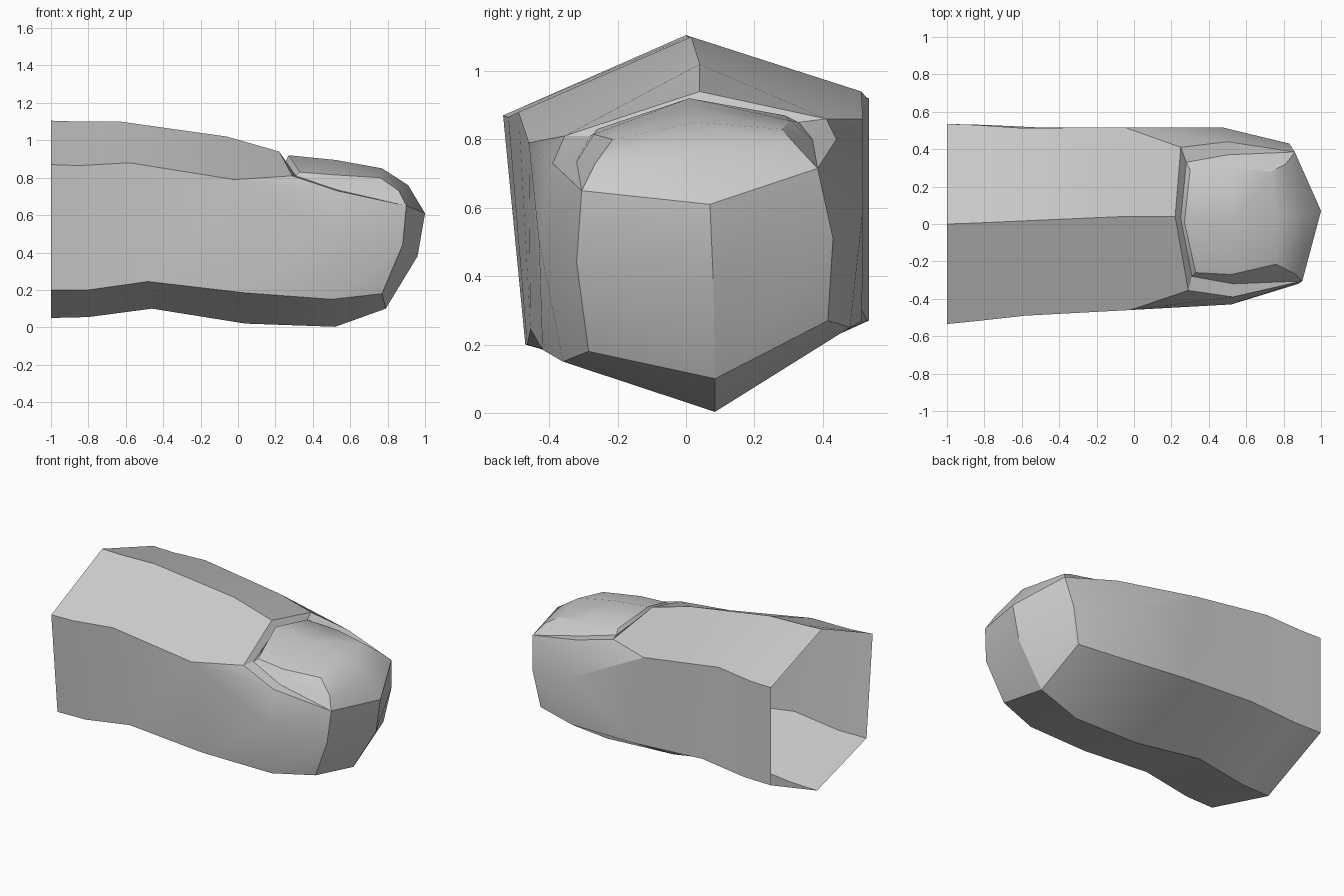
import bpy, bmesh
from mathutils import Vector

old = bpy.data.objects.get("Cube")
if old:
    bpy.data.objects.remove(old, do_unlink=True)

material = bpy.data.materials.new("plain grey")
material.use_nodes = True
grey = (0.6, 0.6, 0.6, 1.0)
material.diffuse_color = grey
material.node_tree.nodes["Principled BSDF"].inputs["Base Color"].default_value = grey


def strip(bm, first, second):
    """Fill the band between two rails; repeated points make triangles."""
    pairs = list(zip(first, second))
    for (a, b), (c, d) in zip(pairs, pairs[1:]):
        corners = list(dict.fromkeys((a, c, d, b)))
        if len(corners) > 2:
            bm.faces.new([bm.verts.new(point) for point in corners])


def finish(bm, name):
    """Weld the bands, face them outward and shade them."""
    bmesh.ops.remove_doubles(bm, verts=bm.verts, dist=0.0005)
    bmesh.ops.recalc_face_normals(bm, faces=bm.faces)
    bm.normal_update()
    centre = sum((v.co for v in bm.verts), Vector()) / len(bm.verts)
    centre.z -= 0.1
    outward = sum((f.calc_center_median() - centre).dot(f.normal) * f.calc_area()
                  for f in bm.faces)
    if outward < 0:
        bmesh.ops.reverse_faces(bm, faces=bm.faces)
    mesh = bpy.data.meshes.new(name)
    bm.to_mesh(mesh)
    bm.free()
    mesh.materials.append(material)
    part = bpy.data.objects.new(name, mesh)
    bpy.context.collection.objects.link(part)
    bpy.ops.object.select_all(action="DESELECT")
    part.select_set(True)
    bpy.context.view_layer.objects.active = part
    bpy.ops.object.shade_smooth_by_angle(angle=0.52)


# Centre rails: knuckle ridge, pad ridge up to the tip, and nail ridge
top = [(-1, 0, 1.105), (-.85, .005, 1.1), (-.63, .015, 1.1), (-.06, .04, 1.02), (.22, .04, .94)]
bottom = [(-1, .05, .05), (-.8, .05, .055), (-.46, .06, .1), (.04, .07, .02),
          (.52, .085, .003), (.79, .085, .1), (.96, .08, .38), (1, .07, .61)]
nail_ridge = [(.27, .01, .92), (.52, .015, .895), (.77, .03, .85), (.91, .05, .76), bottom[-1]]
groove_start = (.25, .03, .88)

# Rails of each flank: lower edge, widest edge, nail fold, groove, nail rim
near_side = dict(
    lower=[(-1, -.47, .2), (-.8, -.465, .2), (-.48, -.455, .245), (.03, -.42, .185),
           (.5, -.36, .15), (.77, -.285, .18)],
    widest=[(-1, -.535, .87), (-.85, -.52, .865), (-.58, -.49, .88), (-.02, -.46, .79),
            (.52, -.43, .5), (.88, -.32, .44)],
    fold=[(.29, -.355, .81), (.53, -.39, .73), (.9, -.305, .65)],
    groove=[(.31, -.28, .81), (.53, -.32, .735)],
    rim=[(.33, -.26, .83), (.52, -.27, .815), (.76, -.215, .8), (.86, -.265, .73)])
far_side = dict(
    lower=[(-1, .535, .27), (-.8, .53, .27), (-.48, .515, .3), (.03, .515, .27),
           (.5, .48, .25), (.78, .415, .27)],
    widest=[(-1, .535, .92), (-.85, .53, .92), (-.6, .513, .94), (-.05, .517, .86),
            (.47, .517, .59), (.83, .43, .51)],
    fold=[(.25, .41, .86), (.5, .44, .8), (.86, .385, .715)],
    groove=[(.28, .33, .85), (.5, .37, .8)],
    rim=[(.3, .29, .87), (.52, .305, .855), (.73, .28, .83), (.81, .32, .785)])

skin, nail = bmesh.new(), bmesh.new()
for side in (near_side, far_side):
    lower, widest, fold = side["lower"], side["widest"], side["fold"]
    corner = fold[-1]
    groove = [groove_start] + side["groove"]
    rim = side["rim"] + [corner]

    # Finger shaft, left open at the cut end
    strip(skin, bottom[:-2], lower)
    strip(skin, lower, widest)
    strip(skin, widest[:4], top[:4])
    strip(skin, top[3:], [widest[3], fold[0]])
    strip(skin, widest[3:], fold)

    # Blunt fingertip
    strip(skin, bottom[-3:], [lower[-1], widest[-1], corner])

    # Skin fold dropping into the groove around the nail
    strip(skin, [top[-1]] + fold, groove + [corner])

    # Nail wall rising from the groove, then the nail plate
    strip(nail, groove + [groove[-1]] * 2 + [corner], [nail_ridge[0]] + rim)
    strip(nail, nail_ridge, rim)

finish(skin, "finger")
finish(nail, "fingernail")
